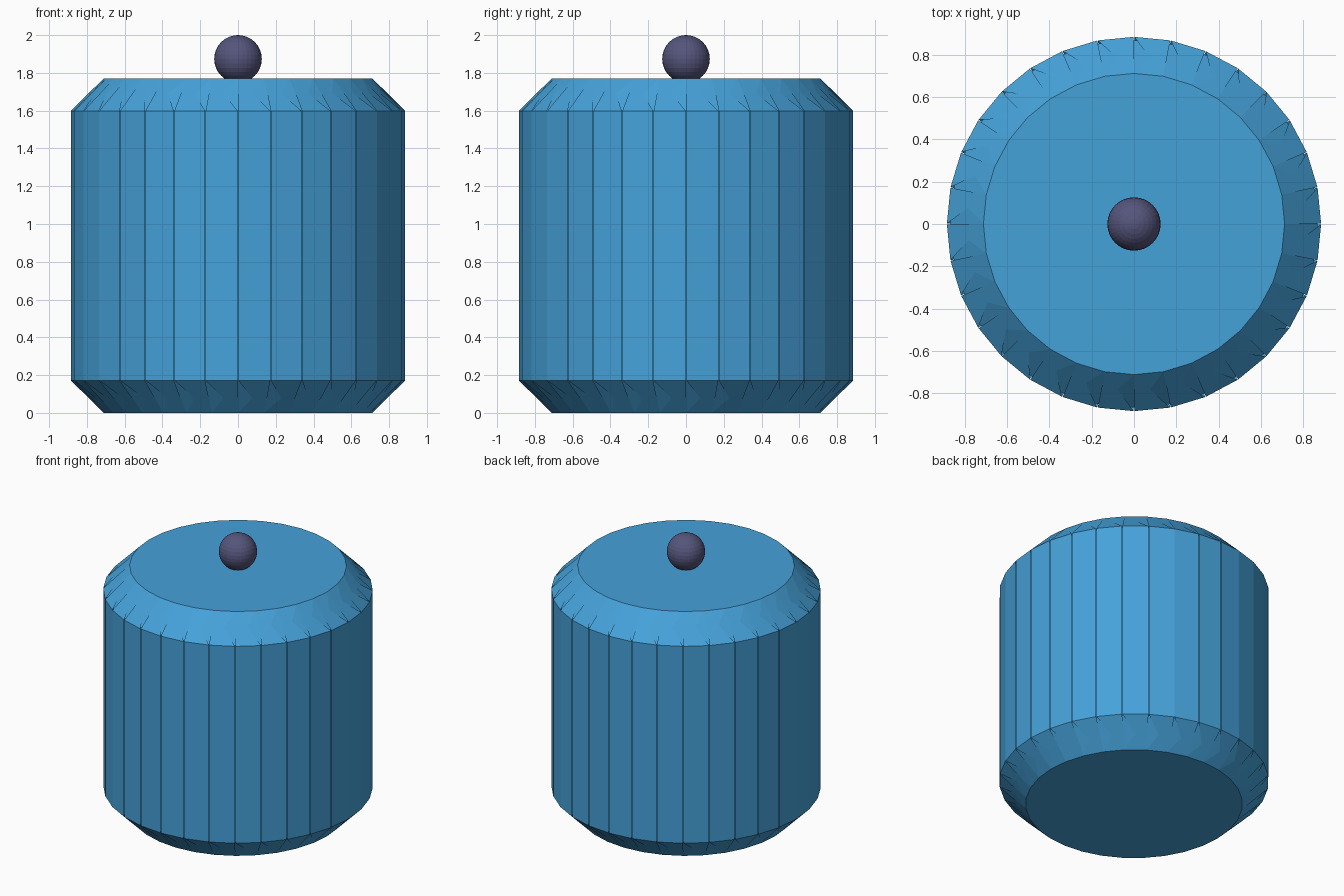
import bpy

if "Cube" in bpy.data.objects:
    bpy.data.objects.remove(bpy.data.objects["Cube"])

R = 0.885      # body radius and half height
KNOB_R = 0.126


def material(name, color):
    m = bpy.data.materials.new(name)
    m.diffuse_color = color
    m.use_nodes = True
    m.node_tree.nodes["Principled BSDF"].inputs["Base Color"].default_value = m.diffuse_color
    return m


# Faceted drum body; the wide bevel chamfers both rims
bpy.ops.mesh.primitive_cylinder_add(vertices=32, radius=R, depth=2 * R, location=(0, 0, R))
body = bpy.context.object
body.name = "body"
body.data.materials.append(material("blue", (0.06, 0.36, 0.70, 1)))
bevel = body.modifiers.new("rim_chamfer", 'BEVEL')
bevel.width = 0.172
bevel.segments = 1
bevel.limit_method = 'NONE'
bevel.use_clamp_overlap = False

# Round knob resting slightly sunk into the lid
bpy.ops.mesh.primitive_uv_sphere_add(segments=32, ring_count=16, radius=KNOB_R,
                                     location=(0, 0, 2 - KNOB_R))
knob = bpy.context.object
knob.name = "knob"
knob.data.materials.append(material("dark_violet", (0.09, 0.09, 0.20, 1)))
